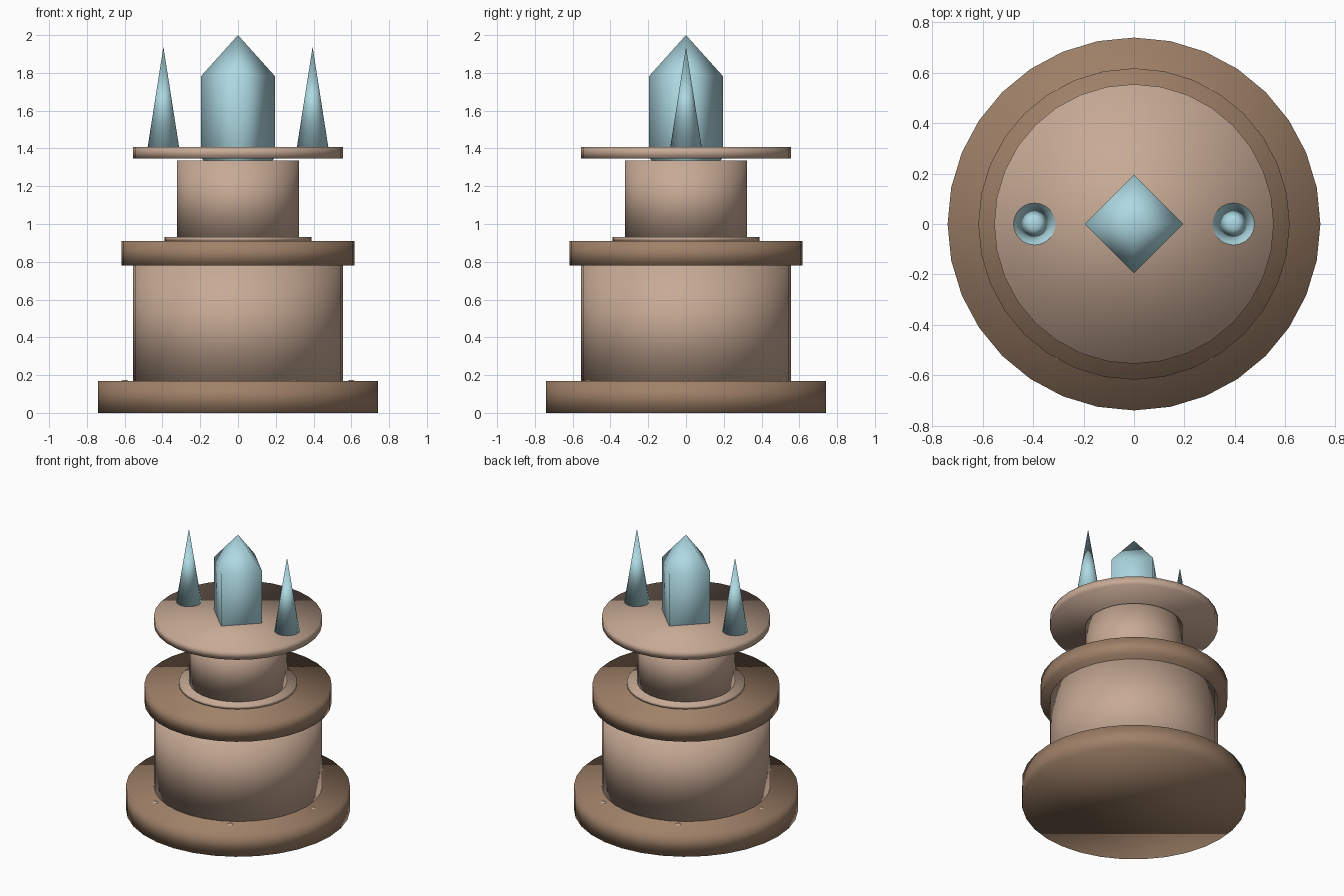
import bpy
from math import cos, sin, tau

cube = bpy.data.objects.get("Cube")
if cube:
    bpy.data.objects.remove(cube, do_unlink=True)


def material(name, rgb):
    m = bpy.data.materials.new(name)
    m.use_nodes = True
    colour = (*rgb, 1)
    m.diffuse_color = colour
    m.node_tree.nodes["Principled BSDF"].inputs["Base Color"].default_value = colour
    return m


stone = material("light stone", (0.57, 0.40, 0.30))
trim = material("brown trim", (0.35, 0.22, 0.14))
crystal = material("pale blue crystal", (0.42, 0.69, 0.76))


def finish(name, mat):
    # Soft normals run across every edge, caps included
    ob = bpy.context.object
    ob.name = name
    ob.data.materials.append(mat)
    bpy.ops.object.shade_smooth()
    return ob


def drum(name, radius, bottom, top, mat):
    bpy.ops.mesh.primitive_cylinder_add(
        vertices=32, radius=radius, depth=top - bottom,
        location=(0, 0, (bottom + top) / 2))
    return finish(name, mat)


# Stacked round tiers; the top plate floats just above the shaft
drum("base", 0.74, 0, 0.17, trim)
drum("lower_drum", 0.555, 0.17, 0.78, stone)
drum("rim", 0.618, 0.78, 0.91, trim)
drum("collar", 0.39, 0.91, 0.932, stone)
drum("shaft", 0.322, 0.932, 1.337, stone)
drum("top_plate", 0.555, 1.347, 1.408, stone)

# Studs sunk into the base, barely showing
for i in range(6):
    a = tau * i / 6
    bpy.ops.mesh.primitive_uv_sphere_add(
        segments=16, ring_count=8, radius=0.04,
        location=(0.6 * cos(a), 0.6 * sin(a), 0.135))
    finish(f"base_stud_{i + 1}", stone)

# Central eight-sided crystal, its lower tip passing into the shaft
bpy.ops.mesh.primitive_uv_sphere_add(
    segments=4, ring_count=2, radius=1, location=(0, 0, 1.567))
bpy.context.object.scale = (0.225, 0.225, 0.433)
bpy.ops.object.transform_apply(location=False, rotation=False, scale=True)
finish("centre_crystal", crystal)

# Side spikes
for side, name in ((1, "left_spike"), (-1, "right_spike")):
    bpy.ops.mesh.primitive_cone_add(
        vertices=32, radius1=0.083, radius2=0, depth=0.53,
        location=(side * 0.395, 0, 1.673))
    finish(name, crystal)
